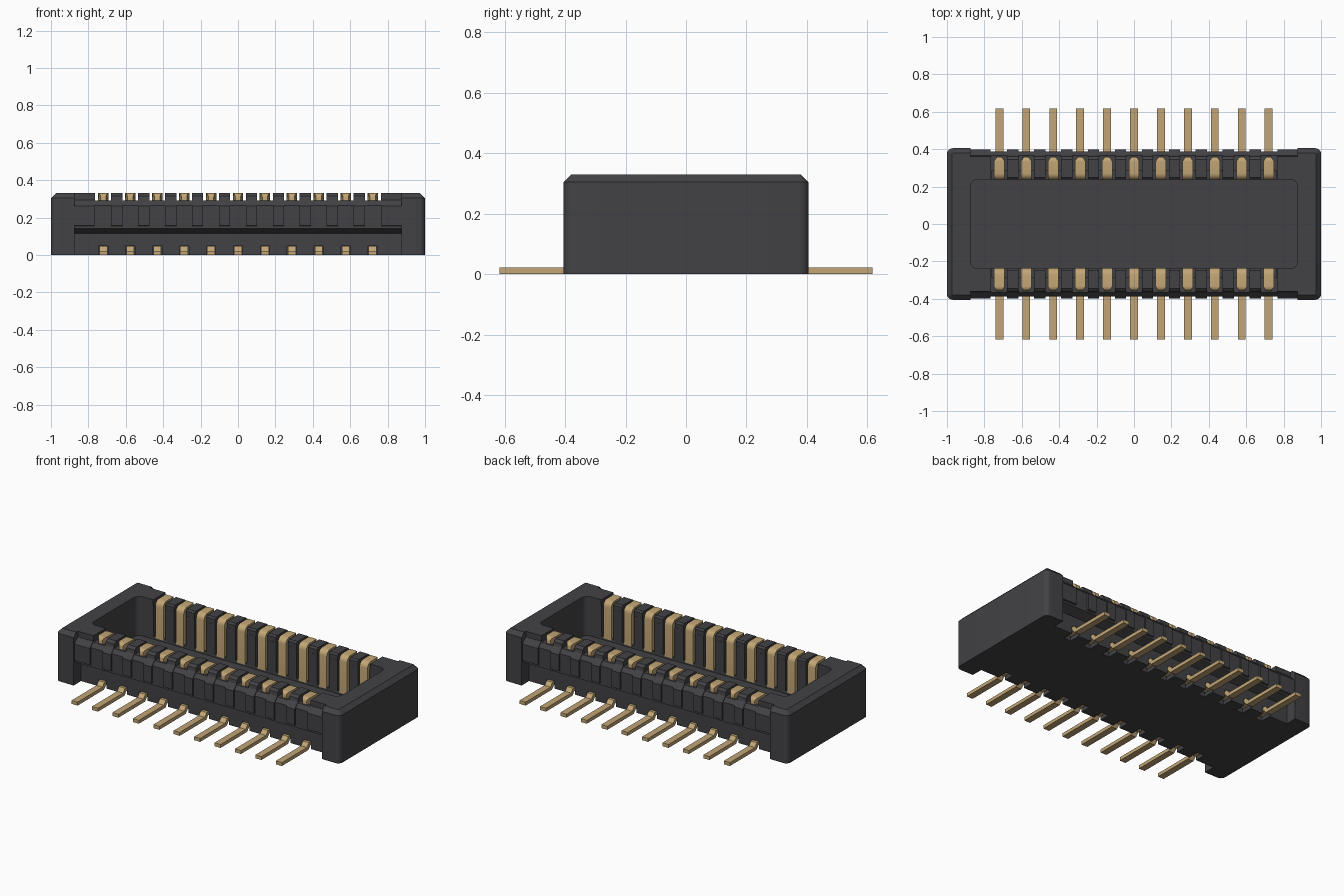
import bpy, bmesh, math
from mathutils import Vector

default = bpy.data.objects.get("Cube")
if default:
    bpy.data.objects.remove(default, do_unlink=True)

PITCH = 0.144
PINS = [(i - 5) * PITCH for i in range(11)]
GAPS = [(i - 4.5) * PITCH for i in range(10)]


def material(name, color, rough):
    m = bpy.data.materials.new(name)
    m.use_nodes = True
    m.diffuse_color = (*color, 1)
    bsdf = m.node_tree.nodes["Principled BSDF"]
    bsdf.inputs["Base Color"].default_value = (*color, 1)
    bsdf.inputs["Roughness"].default_value = rough
    return m


PLASTIC = material("dark plastic", (0.055, 0.055, 0.06), 0.6)
GOLD = material("gold metal", (0.54, 0.38, 0.18), 0.5)


def finish(bm, name, mat):
    bmesh.ops.recalc_face_normals(bm, faces=bm.faces)
    me = bpy.data.meshes.new(name)
    bm.to_mesh(me)
    bm.free()
    ob = bpy.data.objects.new(name, me)
    bpy.context.collection.objects.link(ob)
    me.materials.append(mat)
    return ob


def prism(bm, profile, x, width, side=1):
    """Extrude a (y, z) profile along x; side=-1 mirrors it to the front."""
    a = [bm.verts.new((x - width / 2, y * side, z)) for y, z in profile]
    b = [bm.verts.new((x + width / 2, y * side, z)) for y, z in profile]
    n = len(a)
    bm.faces.new(a)
    bm.faces.new(b[::-1])
    for i in range(n):
        j = (i + 1) % n
        bm.faces.new((a[i], b[i], b[j], a[j]))
    return a + b


def rows(name, mat, profile, xs, width):
    """Both mirrored rows of one extruded profile."""
    bm = bmesh.new()
    for side in (-1, 1):
        for x in xs:
            prism(bm, profile, x, width, side)
    return finish(bm, name, mat)


def rect(y0, y1, z0, z1):
    return [(y0, z0), (y1, z0), (y1, z1), (y0, z1)]


def rounded_block(name, hx, hy, z0, z1, radius, chamfer=0):
    bm = bmesh.new()
    bmesh.ops.create_cube(bm, size=1)
    for v in bm.verts:
        v.co = Vector((v.co.x * 2 * hx, v.co.y * 2 * hy, z0 if v.co.z < 0 else z1))
    upright = [e for e in bm.edges if abs(e.verts[0].co.z - e.verts[1].co.z) > 0.01]
    bmesh.ops.bevel(bm, geom=upright, offset=radius, segments=5, profile=0.5, affect='EDGES')
    if chamfer:
        rim = [e for e in bm.edges if all(v.co.z > z1 - 1e-4 for v in e.verts)]
        bmesh.ops.bevel(bm, geom=rim, offset=chamfer, segments=1, affect='EDGES')
    return finish(bm, name, PLASTIC)


def cut(ob, cutter):
    mod = ob.modifiers.new("cut", 'BOOLEAN')
    mod.operation = 'DIFFERENCE'
    mod.solver = 'EXACT'
    mod.object = cutter
    bpy.context.view_layer.update()
    dg = bpy.context.evaluated_depsgraph_get()
    me = bpy.data.meshes.new_from_object(ob.evaluated_get(dg))
    ob.modifiers.clear()
    ob.data = me
    bpy.data.objects.remove(cutter, do_unlink=True)


def smooth(ob):
    bpy.ops.object.select_all(action='DESELECT')
    ob.select_set(True)
    bpy.context.view_layer.objects.active = ob
    bpy.ops.object.shade_smooth_by_angle(angle=math.radians(30))


# Housing: chamfered block with an open cavity
housing = rounded_block("housing", 1.0, 0.405, 0, 0.33, 0.03, 0.026)
cut(housing, rounded_block("cavity_cutter", 0.875, 0.238, 0.08, 0.5, 0.04))

# Long sides stepped back between the end blocks
side_step = [(0.33, -0.1), (0.33, 0.115), (0.388, 0.142), (0.388, 0.265),
             (0.362, 0.295), (0.362, 0.5), (0.6, 0.5), (0.6, -0.1)]
cut(housing, rows("side_cutter", PLASTIC, side_step, [0], 1.75))

# Lowered rim, contact grooves and notches for the tails
cut(housing, rows("rim_cutter", PLASTIC, rect(0.2, 0.5, 0.29, 0.5), [0], 1.53))
cut(housing, rows("groove_cutter", PLASTIC, rect(0.2, 0.285, 0.1, 0.4), PINS, 0.084))
cut(housing, rows("notch_cutter", PLASTIC, rect(0.26, 0.4, -0.1, 0.047), PINS, 0.05))
smooth(housing)

# Teeth between contacts, running down the outside as ribs
tooth = [(0.239, 0.289), (0.239, 0.32), (0.249, 0.33), (0.345, 0.33), (0.362, 0.316),
         (0.366, 0.295), (0.398, 0.262), (0.398, 0.157), (0.38, 0.152), (0.35, 0.28)]
rows("teeth", PLASTIC, tooth, GAPS, 0.06)

# Wider ribs at the ends of each row
end_rib = [(0.35, 0.29), (0.366, 0.295), (0.398, 0.262), (0.398, 0.157), (0.38, 0.152)]
rows("end_ribs", PLASTIC, end_rib, [-0.82, 0.82], 0.108)


# Contacts: strips folded over the rim, tapered at the outer tip
def arc(cy, cz, r, start, end, steps=5):
    angles = [math.radians(start + (end - start) * i / steps) for i in range(steps + 1)]
    return [(cy + r * math.cos(a), cz + r * math.sin(a)) for a in angles]


hook = ([(0.236, 0.09)] + arc(0.271, 0.295, 0.035, 180, 90)
        + [(0.335, 0.33)] + arc(0.335, 0.308, 0.022, 90, 0, 4)
        + [(0.357, 0.25), (0.325, 0.25), (0.325, 0.3)]
        + arc(0.284, 0.284, 0.014, 90, 180, 3) + [(0.27, 0.09)])
bm = bmesh.new()
for side in (-1, 1):
    for x in PINS:
        for v in prism(bm, hook, x, 0.056, side):
            if abs(v.co.y) > 0.336:
                narrow = (abs(v.co.y) - 0.336) / 0.021
                v.co.x = x + (v.co.x - x) * (1 - 0.5 * narrow)
smooth(finish(bm, "contacts", GOLD))

# Solder tails: flat feet with a small bend up into the housing
foot = [(0.617, 0), (0.617, 0.022), (0.365, 0.022), (0.345, 0.045),
        (0.295, 0.045), (0.295, 0.08), (0.27, 0.08), (0.27, 0.022),
        (0.33, 0.022), (0.35, 0)]
rows("solder_tails", GOLD, foot, PINS, 0.042)
